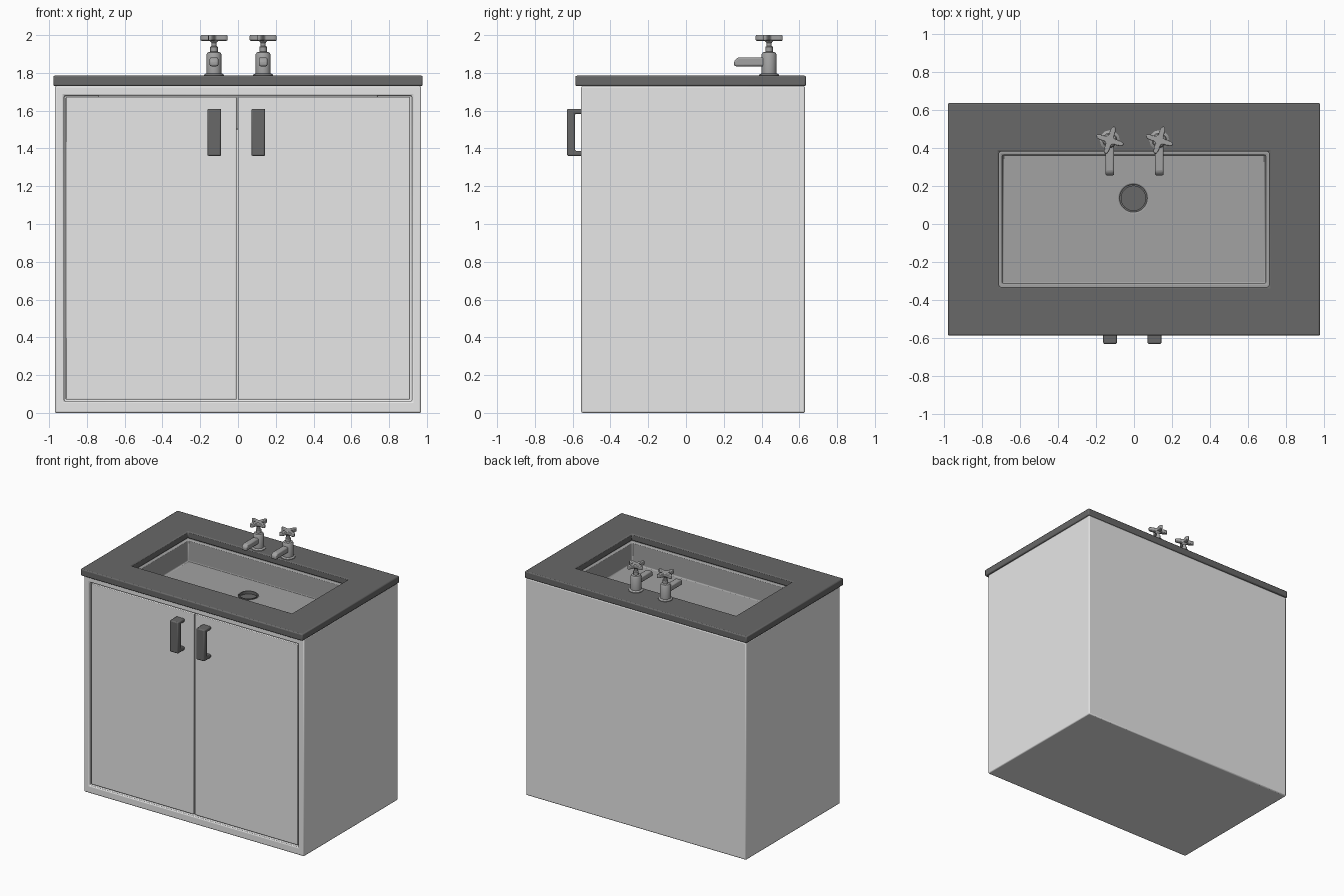
import bpy, bmesh, math
from mathutils import Vector

cube = bpy.data.objects.get("Cube")
if cube:
    bpy.data.objects.remove(cube, do_unlink=True)


def material(name, value):
    m = bpy.data.materials.new(name)
    m.use_nodes = True
    color = (value, value, value, 1)
    m.diffuse_color = color
    m.node_tree.nodes["Principled BSDF"].inputs["Base Color"].default_value = color
    return m


PAINT = material("light grey paint", 0.8)
STONE = material("dark grey stone", 0.14)
STEEL = material("mid grey metal", 0.36)


def finish(name, bm, mat, bevel=0.0, segments=2):
    bmesh.ops.recalc_face_normals(bm, faces=bm.faces[:])
    mesh = bpy.data.meshes.new(name)
    bm.to_mesh(mesh)
    bm.free()
    obj = bpy.data.objects.new(name, mesh)
    bpy.context.collection.objects.link(obj)
    if mat:
        mesh.materials.append(mat)
    if bevel:
        soften(obj, bevel, segments)
    return obj


def soften(obj, width, segments=2):
    mod = obj.modifiers.new("soft edges", 'BEVEL')
    mod.width, mod.segments = width, segments
    mod.limit_method = 'ANGLE'
    mod.angle_limit = math.radians(40)


def box(name, x, y, z, mat=None, bevel=0.0):
    """Box from (min, max) ranges on each axis."""
    bm = bmesh.new()
    bmesh.ops.create_cube(bm, size=1)
    for v in bm.verts:
        v.co = Vector([(a + b) / 2 + c * (b - a) for (a, b), c in zip((x, y, z), v.co)])
    return finish(name, bm, mat, bevel)


def extrude_profile(name, points, offset, mat, bevel):
    """Extrude a closed outline of 3D points along an offset."""
    bm = bmesh.new()
    face = bm.faces.new([bm.verts.new(p) for p in points])
    new = bmesh.ops.extrude_face_region(bm, geom=[face])["geom"]
    bmesh.ops.translate(bm, vec=offset, verts=[g for g in new if isinstance(g, bmesh.types.BMVert)])
    return finish(name, bm, mat, bevel)


def lathe(name, profile, center, mat, steps=24):
    """Revolve (radius, height) points around a vertical axis."""
    bm = bmesh.new()
    verts = [bm.verts.new((r, 0, z)) for r, z in profile]
    edges = [bm.edges.new(pair) for pair in zip(verts, verts[1:])]
    bmesh.ops.spin(bm, geom=verts + edges, cent=(0, 0, 0), axis=(0, 0, 1),
                   angle=math.tau, steps=steps, use_duplicate=False)
    bmesh.ops.remove_doubles(bm, verts=bm.verts[:], dist=0.0001)
    bmesh.ops.translate(bm, vec=(center[0], center[1], 0), verts=bm.verts[:])
    return finish(name, bm, mat)


def cut(obj, cutter):
    mod = obj.modifiers.new("cut", 'BOOLEAN')
    mod.operation, mod.solver, mod.object = 'DIFFERENCE', 'EXACT', cutter
    bpy.context.view_layer.objects.active = obj
    bpy.ops.object.modifier_apply(modifier=mod.name)
    bpy.data.objects.remove(cutter, do_unlink=True)


# Cabinet carcass, open at the front for doors and at the top for the basin
cabinet = box("cabinet", (-.97, .97), (-.555, .63), (0, 1.73), PAINT)
cut(cabinet, box("front_cutter", (-.92, .92), (-.7, .58), (.06, 1.68)))
cut(cabinet, box("top_cutter", (-.745, .745), (-.365, .415), (1.6, 1.8)))
soften(cabinet, .008)

# Doors set just inside the frame
box("right_door", (-.912, -.008), (-.546, -.515), (.07, 1.672), PAINT, .005)
box("left_door", (.0, .91), (-.546, -.515), (.07, 1.672), PAINT, .005)

# C-shaped pulls
pull = [(-.54, 1.36), (-.63, 1.36), (-.63, 1.61), (-.54, 1.61),
        (-.54, 1.583), (-.588, 1.583), (-.588, 1.387), (-.54, 1.387)]
for side, x in (("right", -.162), ("left", .071)):
    extrude_profile(side + "_handle", [(x, y, z) for y, z in pull], (.073, 0, 0), STONE, .008)

# Countertop with sink opening
counter = box("countertop", (-.978, .978), (-.586, .635), (1.73, 1.785), STONE)
cut(counter, box("sink_cutter", (-.708, .708), (-.33, .38), (1.6, 1.9)))
soften(counter, .008)

# Sunken basin with a drain
drain_at = (-.003, .135)
basin = box("basin", (-.74, .74), (-.36, .41), (1.5, 1.73), STEEL)
cut(basin, box("bowl_cutter", (-.692, .692), (-.312, .362), (1.56, 1.9)))
cut(basin, lathe("drain_cutter", [(0, 1.53), (.072, 1.53), (.072, 1.6), (0, 1.6)], drain_at, None, 32))
soften(basin, .008)
lathe("drain", [(0, 1.54), (.064, 1.54), (.064, 1.563), (.073, 1.563), (.073, 1.552)],
      drain_at, STONE, 32)

# Pair of taps
body = [(0, 1.782), (.053, 1.782), (.053, 1.79), (.04, 1.798), (.04, 1.898), (.033, 1.908),
        (.02, 1.912), (.02, 1.938), (.013, 1.942), (.013, 1.958), (.024, 1.972), (0, 1.972)]
spout = [(.44, 1.835), (.255, 1.835), (.255, 1.864), (.275, 1.882), (.44, 1.882)]
TAP_Y = .44
for side, x in (("right", -.127), ("left", .133)):
    lathe(side + "_tap_body", body, (x, TAP_Y), STEEL, 12)
    extrude_profile(side + "_tap_spout", [(x - .023, y, z) for y, z in spout],
                    (.046, 0, 0), STEEL, .009)
    # Four-armed star knob
    star = []
    for i in range(64):
        a = math.tau * i / 64
        r = .026 + .05 * math.cos(2 * a) ** 4
        turn = a - math.radians(18)
        star.append((x + r * math.cos(turn), TAP_Y + r * math.sin(turn), 1.97))
    extrude_profile(side + "_tap_knob", star, (0, 0, .03), STEEL, .005)

# Smooth shading with sharp corners kept
bpy.ops.object.select_all(action='DESELECT')
for obj in bpy.context.collection.objects:
    if obj.type == 'MESH':
        obj.select_set(True)
        bpy.context.view_layer.objects.active = obj
bpy.ops.object.shade_smooth_by_angle(angle=math.radians(35))
